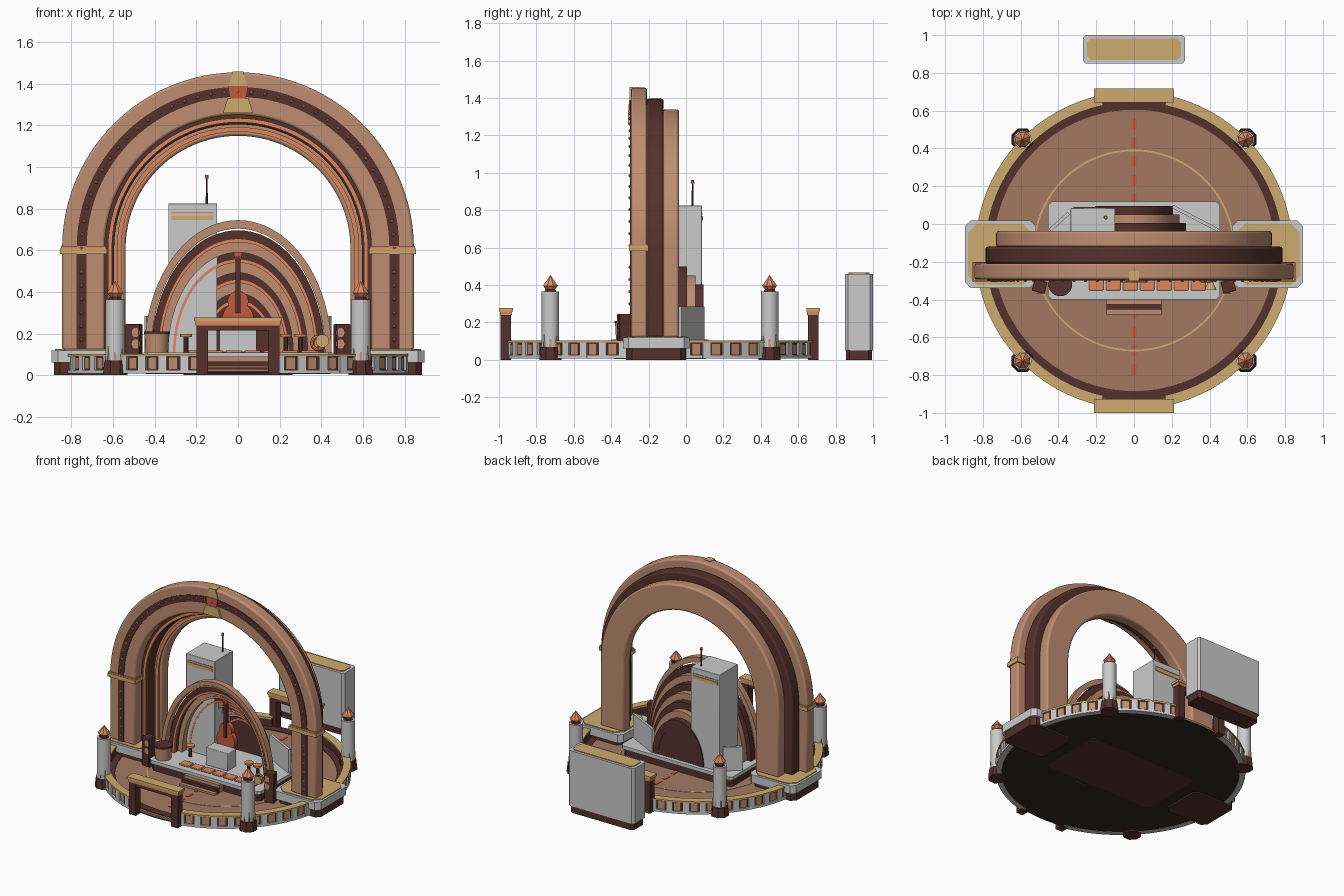
import bpy, bmesh
from math import sin, cos, pi, radians
from mathutils import Matrix, Vector

if "Cube" in bpy.data.objects:
    bpy.data.objects.remove(bpy.data.objects["Cube"])

def mat(name, c):
    m = bpy.data.materials.new(name)
    m.diffuse_color = (*c, 1)
    m.use_nodes = True
    m.node_tree.nodes["Principled BSDF"].inputs["Base Color"].default_value = m.diffuse_color
    return m

TAN = mat("tan", (0.52, 0.27, 0.165))
FLOOR = mat("floor_tan", (0.36, 0.19, 0.12))
DARK = mat("dark_brown", (0.09, 0.03, 0.025))
GOLD = mat("gold", (0.62, 0.41, 0.16))
ORANGE = mat("orange", (0.72, 0.25, 0.11))
RED = mat("red", (0.55, 0.1, 0.05))
BLACK = mat("underside", (0.03, 0.02, 0.017))

def finish(name, bm, m=None, bevel=0):
    bmesh.ops.recalc_face_normals(bm, faces=bm.faces)
    me = bpy.data.meshes.new(name)
    bm.to_mesh(me)
    bm.free()
    ob = bpy.data.objects.new(name, me)
    bpy.context.collection.objects.link(ob)
    if m:
        me.materials.append(m)
    if bevel:
        b = ob.modifiers.new("bevel", 'BEVEL')
        b.width, b.segments, b.limit_method, b.angle_limit = bevel, 2, 'ANGLE', radians(50)
    return ob

def put(p, d, plane):
    return (p[0], p[1], d) if plane == 'xy' else (p[0], d, p[1])

def prism(name, pts, d0, d1, m=None, plane='xy', bevel=0):
    bm = bmesh.new()
    f = bm.faces.new([bm.verts.new(put(p, d0, plane)) for p in pts])
    r = bmesh.ops.extrude_face_region(bm, geom=[f])
    off = put((0, 0), d1 - d0, plane)
    bmesh.ops.translate(bm, verts=[v for v in r['geom'] if isinstance(v, bmesh.types.BMVert)], vec=off)
    return finish(name, bm, m, bevel)

def band(name, outer, inner, d0, d1, m=None, plane='xy', bevel=0):
    """Solid strip between two matching paths."""
    bm = bmesh.new()
    rows = [[bm.verts.new(put(q, d, plane)) for q, d in ((a, d0), (a, d1), (b, d1), (b, d0))]
            for a, b in zip(outer, inner)]
    for r, s in zip(rows, rows[1:]):
        for k in range(4):
            bm.faces.new((r[k], r[(k + 1) % 4], s[(k + 1) % 4], s[k]))
    bm.faces.new(rows[0])
    bm.faces.new(rows[-1])
    return finish(name, bm, m, bevel)

def box(name, x, y, z, m=None, bevel=0, rot=0):
    pts = [(x[0], y[0]), (x[1], y[0]), (x[1], y[1]), (x[0], y[1])]
    c = Vector(((x[0] + x[1]) / 2, (y[0] + y[1]) / 2))
    pts = [c + Matrix.Rotation(rot, 2) @ (Vector(p) - c) for p in pts]
    return prism(name, pts, z[0], z[1], m, bevel=bevel)

def chamfer_box(name, x, y, z, c, m=None):
    (a, b), (p, q) = x, y
    return prism(name, [(a + c, p), (b - c, p), (b, p + c), (b, q - c),
                        (b - c, q), (a + c, q), (a, q - c), (a, p + c)], z[0], z[1], m)

def cone(name, loc, r1, r2, h, m=None, n=16, axis='Z'):
    bm = bmesh.new()
    rot = Matrix.Rotation(pi / 2, 4, 'X') if axis == 'Y' else Matrix()
    bmesh.ops.create_cone(bm, cap_ends=True, segments=n, radius1=r1, radius2=r2, depth=h,
                          matrix=Matrix.Translation(loc) @ rot @ Matrix.Rotation(pi / n, 4, 'Z'))
    return finish(name, bm, m)

CY = -0.14
def arc(r, a0, a1, n):
    return [(r * cos(radians(a0 + (a1 - a0) * i / n)), CY + r * sin(radians(a0 + (a1 - a0) * i / n)))
            for i in range(n + 1)]

def sector(name, r0, r1, z0, z1, a0, a1, n, m=None):
    return band(name, arc(r1, a0, a1, n), arc(r0, a0, a1, n), z0, z1, m)

# Sunken round floor
cone("floor_underside", (0, CY, 0.015), 0.82, 0.82, 0.01, BLACK, 72)
cone("plaza_floor", (0, CY, 0.025), 0.82, 0.82, 0.012, FLOOR, 72)
sector("floor_border", 0.745, 0.80, 0.03, 0.036, 0, 360, 72, DARK)
sector("floor_gold_line", 0.525, 0.535, 0.03, 0.034, 0, 360, 72, GOLD)
for i in range(14):
    box("floor_dash", (-0.012, 0.012), (-0.8 + i * 0.1, -0.74 + i * 0.1), (0.03, 0.034), RED)

# Rim wall with gaps at the gates
for a in (-78, 102):
    sector("rim_wall", 0.79, 0.825, 0.01, 0.09, a, a + 156, 36, DARK)
    sector("rim_cap", 0.785, 0.84, 0.09, 0.103, a, a + 156, 36, GOLD)
    sector("rim_foot", 0.80, 0.838, 0.008, 0.025, a, a + 156, 36)
    for i in range(20):
        t = a + i * 7.8
        sector("rim_pilaster", 0.82, 0.838, 0.01, 0.092, t + 0.3, t + 3.4, 1)
        sector("rim_panel", 0.82, 0.831, 0.03, 0.085, t + 4.1, t + 7.2, 1, TAN)

# Gates front and back
for y in (-0.963, 0.68):
    for s in (-1, 1):
        box("gate_post", sorted((s * 0.145, s * 0.2)), (y - 0.028, y + 0.028), (0, 0.24), DARK)
    box("gate_beam", (-0.195, 0.195), (y - 0.026, y + 0.026), (0.215, 0.245), DARK)
    box("gate_trim", (-0.205, 0.205), (y - 0.032, y + 0.032), (0.24, 0.262), ORANGE)
    box("gate_cap", (-0.212, 0.212), (y - 0.037, y + 0.037), (0.26, 0.277), GOLD)

# Torch pillars
for x in (-0.59, 0.59):
    for y in (-0.725, 0.447):
        cone("pillar_base", (x, y, 0.035), 0.064, 0.056, 0.07, DARK, 8)
        cone("pillar_shaft", (x, y, 0.215), 0.047, 0.047, 0.3, None, 20)
        cone("pillar_top", (x, y, 0.37), 0.034, 0.03, 0.012, DARK, 8)
        cone("flame_bottom", (x, y, 0.386), 0.026, 0.043, 0.022, ORANGE, 8)
        cone("flame", (x, y, 0.425), 0.043, 0.0, 0.058, ORANGE, 8)
        for k in range(8):
            t = k * pi / 4
            cone("pillar_spike", (x + 0.042 * cos(t), y + 0.042 * sin(t), 0.12 + 0.015 * (k % 2)),
                 0.011, 0, 0.12 + 0.03 * (k % 2), TAN, 4)

# Great arch: three stepped layers
def arch_path(r, foot=0.12, n=48, cz=0.61):
    return [(r, foot)] + [(r * cos(pi * i / n), cz + r * sin(pi * i / n)) for i in range(n + 1)] + [(-r, foot)]

def arch(name, r1, r0, y0, y1, m, bevel=0):
    band(name, arch_path(r1), arch_path(r0), y0, y1, m, 'xz', bevel)

arch("arch_front", 0.845, 0.64, -0.295, -0.208, TAN, 0.012)
arch("arch_middle", 0.787, 0.595, -0.21, -0.12, DARK, 0.012)
arch("arch_back", 0.73, 0.54, -0.122, -0.038, TAN, 0.012)
arch("arch_dark_band", 0.775, 0.727, -0.30, -0.29, DARK)
arch("arch_orange_trim", 0.625, 0.605, -0.222, -0.205, ORANGE)
arch("arch_inner_trim", 0.582, 0.56, -0.134, -0.118, ORANGE)
bm = bmesh.new()
studs = [(0.751 * cos(pi * i / 36), 0.61 + 0.751 * sin(pi * i / 36)) for i in range(37)]
studs += [(s * 0.751, 0.17 + 0.065 * i) for s in (-1, 1) for i in range(6)]
for x, z in studs:
    bmesh.ops.create_icosphere(bm, subdivisions=1, radius=0.009, matrix=Matrix.Translation((x, -0.3, z)))
finish("arch_studs", bm, ORANGE)
for s in (-1, 1):
    box("impost_band", sorted((s * 0.63, s * 0.855)), (-0.306, -0.2), (0.583, 0.61), GOLD)
    box("impost_trim", sorted((s * 0.634, s * 0.851)), (-0.303, -0.203), (0.608, 0.62), ORANGE)
for z0, z1, a, b, d, m in ((1.26, 1.33, 0.072, 0.05, 0.31, GOLD), (1.33, 1.39, 0.036, 0.046, 0.306, RED),
                           (1.39, 1.458, 0.045, 0.026, 0.302, GOLD)):
    prism("keystone", [(-a, z0), (a, z0), (b, z1), (-b, z1)], -d, -0.285 if m is RED else -0.25, m, 'xz')

# Arch footings
for s in (-1, 1):
    chamfer_box("footing_base", sorted((s * 0.54, s * 0.885)), (-0.32, 0.0), (0, 0.07), 0.03, DARK)
    chamfer_box("footing", sorted((s * 0.52, s * 0.895)), (-0.338, 0.018), (0.06, 0.12), 0.03)
    chamfer_box("footing_top", sorted((s * 0.54, s * 0.88)), (-0.322, 0.003), (0.115, 0.126), 0.05, GOLD)

# Stage with steps and footlight tiles
chamfer_box("stage_base", (-0.445, 0.445), (-0.385, 0.105), (0.005, 0.09), 0.02, DARK)
chamfer_box("stage_slab", (-0.455, 0.455), (-0.4, 0.12), (0.085, 0.11), 0.02)
for i in range(3):
    box("stage_step", (-0.145, 0.145), (-0.48 + i * 0.027, -0.38), (0.01, 0.045 + i * 0.022), (TAN, DARK, TAN)[i])
for i in range(7):
    x = -0.2 + i * 0.09
    box("stage_tile", (x - 0.038, x + 0.038), (-0.352, -0.285), (0.108, 0.12), ORANGE, 0.004)

# Nested band shell
def ell(w, h, n=40):
    return [(w * cos(pi * i / n), 0.11 + h * sin(pi * i / n)) for i in range(n + 1)]
for i in range(8):
    h, y = 0.635 - i * 0.049, -0.26 + i * 0.044
    w = 0.45 * h / 0.635
    t = 0.04 if i == 0 else 0.056
    band("shell_ring", ell(w, h), ell(w - t * 0.8, h - t), y, y + 0.046, DARK if i % 2 else TAN, 'xz')
    band("shell_lip", ell(w - t * 0.6, h - t * 0.75), ell(w - t * 0.82, h - t * 1.02),
         y - 0.004, y + 0.01, ORANGE if i % 2 else TAN, 'xz')
prism("shell_back", ell(0.19, 0.27), 0.07, 0.09, DARK, 'xz')

# Tower with gold stripes and antenna
box("tower", (-0.335, -0.1), (-0.13, 0.085), (0.1, 0.825), None, 0.003)
box("tower_stripe", (-0.32, -0.118), (-0.135, 0.09), (0.745, 0.768), GOLD)
box("tower_line", (-0.32, -0.118), (-0.133, 0.088), (0.776, 0.783), ORANGE)
cone("antenna", (-0.15, 0.035, 0.88), 0.006, 0.004, 0.13, DARK, 8)
cone("antenna_tip", (-0.15, 0.035, 0.953), 0.011, 0.008, 0.018, ORANGE, 8)

# Angled screens behind the stage
prism("screen_right", [(0.2, 0.085), (0.44, -0.04), (0.45, -0.025), (0.21, 0.1)], 0.1, 0.285)
prism("screen_left", [(-0.34, 0.05), (-0.44, -0.04), (-0.45, -0.025), (-0.35, 0.065)], 0.1, 0.285)

# Podium and guitar sculpture
box("podium", (-0.09, 0.09), (-0.25, -0.15), (0.11, 0.24), None, 0.004)
for z, r in ((0.275, 0.075), (0.355, 0.05)):
    cone("guitar_body", (0, -0.13, z), r, r, 0.035, RED, 20, 'Y')
box("guitar_neck", (-0.012, 0.012), (-0.155, -0.13), (0.3, 0.57), DARK)
prism("guitar_head", [(-0.014, 0.55), (0.014, 0.55), (0.027, 0.62), (0.01, 0.64), (-0.01, 0.64), (-0.027, 0.62)],
      -0.155, -0.125, RED, 'xz')

# Drum, coiled horn and stools
cone("drum", (-0.39, -0.32, 0.155), 0.055, 0.06, 0.09, TAN, 20)
cone("drum_skin", (-0.39, -0.32, 0.203), 0.063, 0.063, 0.012, DARK, 20)
bpy.ops.mesh.primitive_torus_add(location=(0.385, -0.3, 0.155), rotation=(pi / 2, 0, 0), major_radius=0.03,
                                 minor_radius=0.009, major_segments=20, minor_segments=8)
bpy.context.object.name = "horn_coil"
bpy.context.object.data.materials.append(ORANGE)
cone("horn_bell", (0.405, -0.325, 0.165), 0.01, 0.032, 0.05, GOLD, 14, 'Y')
for x in (-0.25, 0.23, 0.3):
    cone("stool_leg", (x, -0.2, 0.145), 0.012, 0.012, 0.08, DARK, 8)
    cone("stool_seat", (x, -0.2, 0.19), 0.03, 0.03, 0.014, ORANGE, 12)

# Speakers
for s in (-1, 1):
    box("speaker", sorted((s * 0.465, s * 0.535)), (-0.362, -0.298), (0.03, 0.245), DARK, 0.004, s * 0.25)
    for z in (0.15, 0.205):
        cone("speaker_cone", (s * 0.492, -0.364, z), 0.014, 0.022, 0.008, TAN, 14, 'Y')

# Rear sign block
chamfer_box("sign_base", (-0.262, 0.262), (0.855, 0.995), (0, 0.055), 0.02, DARK)
chamfer_box("sign_body", (-0.27, 0.27), (0.85, 1.0), (0.05, 0.46), 0.015)
chamfer_box("sign_top", (-0.25, 0.25), (0.868, 0.982), (0.455, 0.466), 0.02, GOLD)

bpy.ops.object.select_all(action='SELECT')
bpy.ops.object.shade_smooth_by_angle(angle=radians(30))
